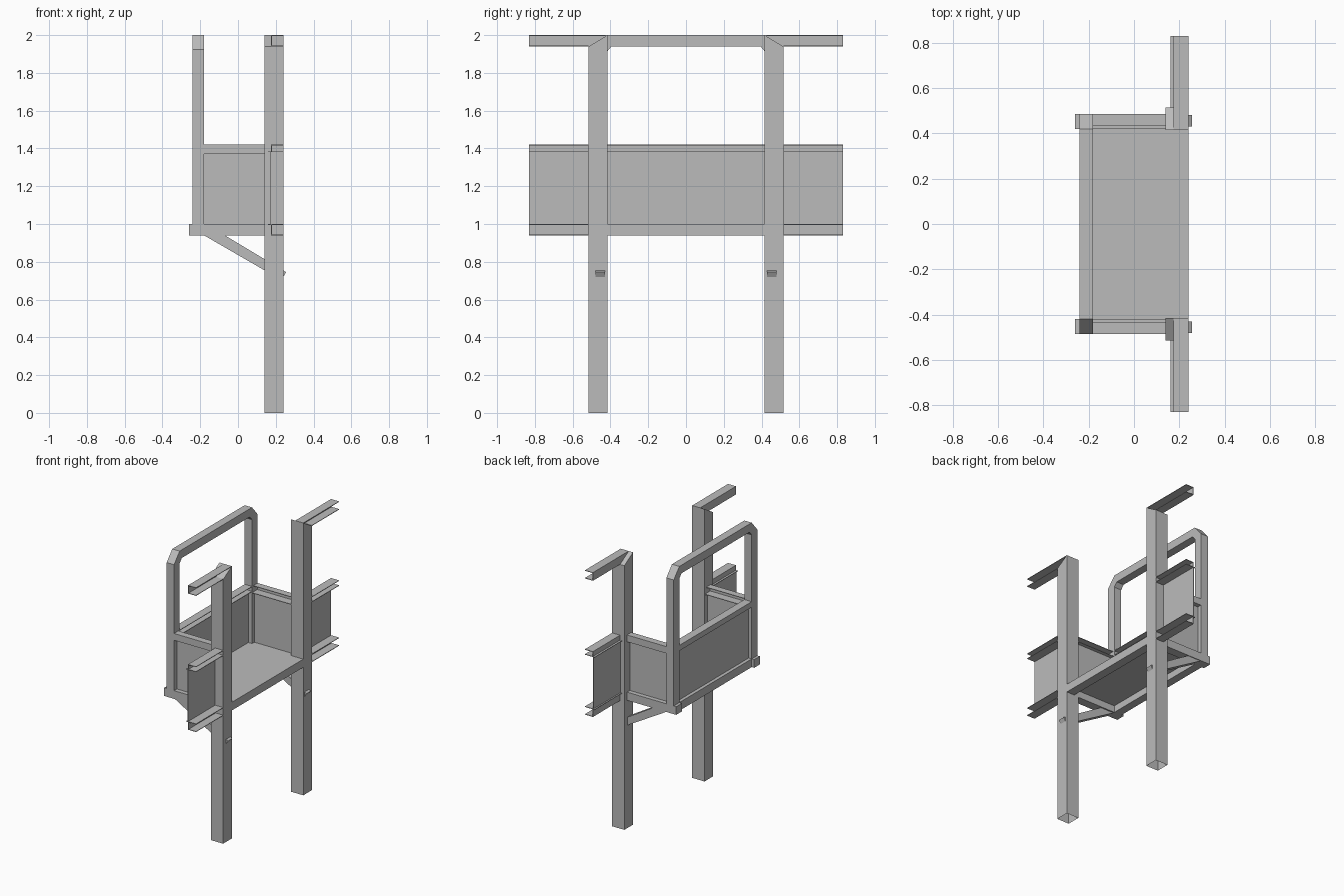
import bpy, bmesh
from mathutils import Vector

old = bpy.data.objects.get("Cube")
if old:
    bpy.data.objects.remove(old, do_unlink=True)

grey = bpy.data.materials.new("plain grey")
grey.use_nodes = True
COLOUR = (0.5, 0.5, 0.5, 1)
grey.diffuse_color = COLOUR
grey.node_tree.nodes["Principled BSDF"].inputs["Base Color"].default_value = COLOUR

SHEET = 0.004


def finish(name, bm):
    bmesh.ops.recalc_face_normals(bm, faces=bm.faces)
    mesh = bpy.data.meshes.new(name)
    bm.to_mesh(mesh)
    bm.free()
    mesh.materials.append(grey)
    obj = bpy.data.objects.new(name, mesh)
    bpy.context.collection.objects.link(obj)
    return obj


def prism(name, outline, axis, start, end):
    """Extrude a 2D outline along x or y; the outline is (y, z) or (x, z)."""
    bm = bmesh.new()
    if axis == "x":
        pts = [(start, a, b) for a, b in outline]
        move = Vector((end - start, 0, 0))
    else:
        pts = [(a, start, b) for a, b in outline]
        move = Vector((0, end - start, 0))
    face = bm.faces.new([bm.verts.new(p) for p in pts])
    grown = bmesh.ops.extrude_face_region(bm, geom=[face])["geom"]
    bmesh.ops.translate(bm, vec=move, verts=[v for v in grown if isinstance(v, bmesh.types.BMVert)])
    # the source face stays in place, closing the prism
    if len(bm.faces) < len(outline) + 2:
        bm.faces.new([v for v in bm.verts][:len(outline)])
    return finish(name, bm)


def box(name, x, y, z):
    y0, y1 = sorted(y)
    return prism(name, [(x[0], z[0]), (x[1], z[0]), (x[1], z[1]), (x[0], z[1])], "y", y0, y1)


# Deck plate and its edge rails
box("deck", (-0.24, 0.24), (-0.42, 0.42), (0.99, 1.0))
box("deck_front_rail", (0.175, 0.24), (-0.42, 0.42), (0.94, 1.0))
box("deck_back_rail", (-0.24, -0.18), (-0.42, 0.42), (0.94, 1.0))

# Back guard: channel rail open inwards, with a sheet panel below
box("back_rail_web", (-0.24, -0.24 + SHEET), (-0.42, 0.42), (1.38, 1.42))
for z in (1.38, 1.42 - SHEET):
    box("back_rail_flange", (-0.24, -0.18), (-0.42, 0.42), (z, z + SHEET))
box("back_panel", (-0.215, -0.21), (-0.42, 0.42), (1.0, 1.38))

# Guard hoop with chamfered corners
hoop = [(-0.485, 1.0), (-0.485, 1.925), (-0.42, 2.0), (0.42, 2.0), (0.485, 1.925), (0.485, 1.0),
        (0.42, 1.0), (0.42, 1.91), (0.395, 1.94), (-0.395, 1.94), (-0.42, 1.91), (-0.42, 1.0)]
prism("guard_hoop", hoop, "x", -0.24, -0.18)

for s, side in ((-1, "right"), (1, "left")):
    # Main post: hollow, open at the foot, mitred at the top
    post = prism(side + "_post", [(s * 0.415, 0), (s * 0.515, 0), (s * 0.515, 1.94), (s * 0.415, 2.0)],
                 "x", 0.14, 0.24)
    bm = bmesh.new()
    bm.from_mesh(post.data)
    foot = [f for f in bm.faces if f.calc_center_median().z < 0.01]
    bmesh.ops.delete(bm, geom=foot, context="FACES_ONLY")
    bm.to_mesh(post.data)
    bm.free()

    # Side guard
    box(side + "_deck_rail", (-0.26, 0.14), (s * 0.42, s * 0.485), (0.94, 1.0))
    box(side + "_rail_web", (-0.18, 0.14), (s * 0.481, s * 0.485), (1.37, 1.42))
    box(side + "_rail_top", (-0.18, 0.14), (s * 0.435, s * 0.485), (1.42 - SHEET, 1.42))
    box(side + "_rail_ledge", (-0.18, 0.14), (s * 0.42, s * 0.485), (1.37, 1.37 + SHEET))
    box(side + "_panel", (-0.18, 0.14), (s * 0.447, s * 0.452), (1.0, 1.37))

    # Diagonal brace running through the post
    prism(side + "_brace", [(-0.18, 0.94), (-0.07, 0.94), (0.255, 0.745), (0.23, 0.703)],
          "y", s * 0.43, s * 0.48)

    # Mitred channel along the top, open to the front
    prism(side + "_top_web", [(s * 0.415, 2.0), (s * 0.83, 2.0), (s * 0.83, 1.94), (s * 0.515, 1.94)],
          "x", 0.175, 0.175 + SHEET)
    box(side + "_top_flange", (0.175, 0.24), (s * 0.415, s * 0.83), (2.0 - SHEET, 2.0))
    box(side + "_top_lower_flange", (0.175, 0.24), (s * 0.515, s * 0.83), (1.94, 1.94 + SHEET))

    # Wing panel between two channels
    wing = (s * 0.515, s * 0.83)
    box(side + "_wing_panel", (0.171, 0.175), wing, (1.0, 1.38))
    for low, high in ((0.94, 1.0), (1.38, 1.42)):
        box(side + "_wing_web", (0.175, 0.175 + SHEET), wing, (low, high))
        inner = 1.0 if low < 1.0 else 1.38
        for z in (low, high):
            back = 0.16 if z == inner else 0.175
            base = z if z == low else z - SHEET
            box(side + "_wing_flange", (back, 0.24), wing, (base, base + SHEET))
